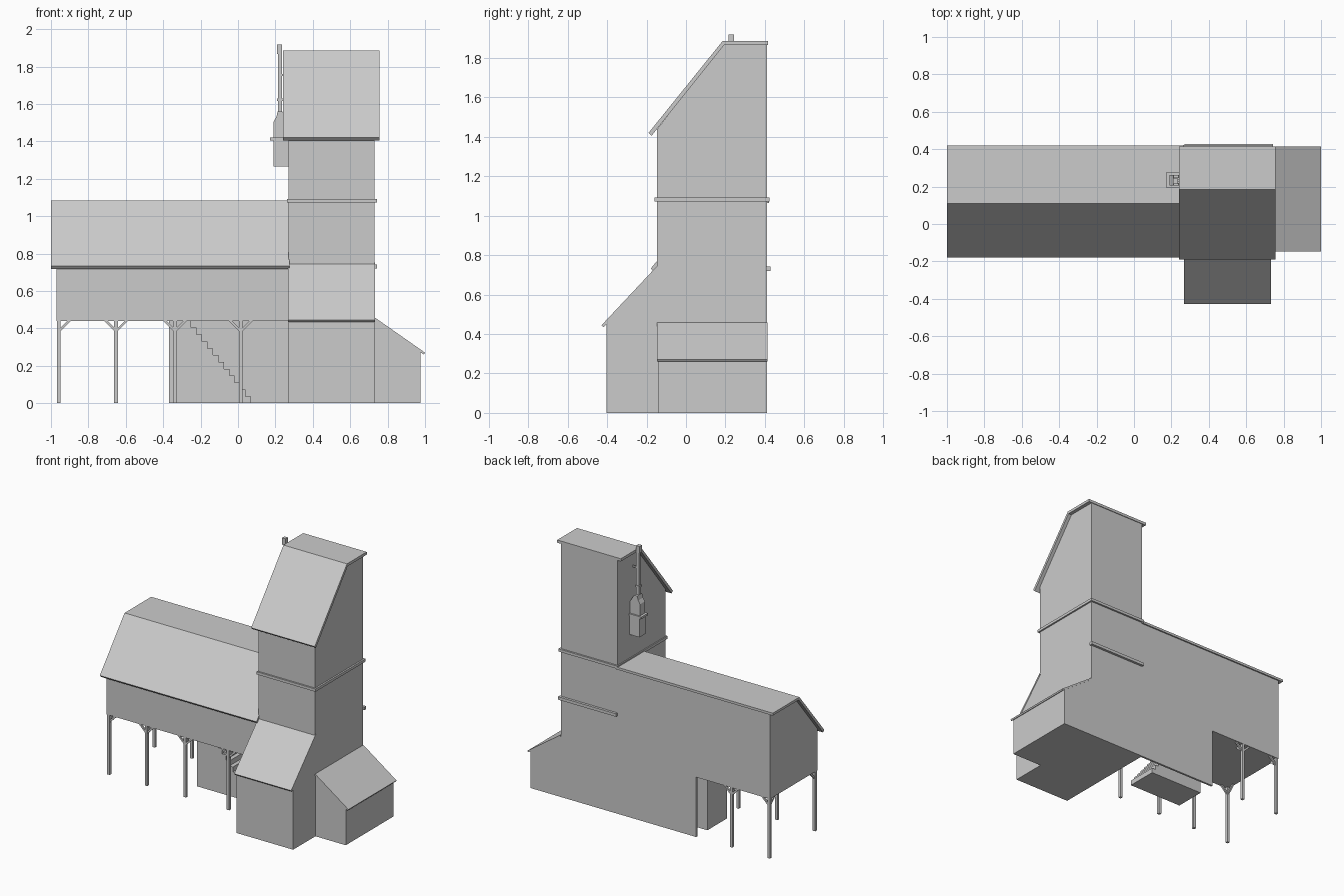
import bpy, bmesh
from mathutils import Vector

if "Cube" in bpy.data.objects:
    bpy.data.objects.remove(bpy.data.objects["Cube"])


def prism(name, profile, axis, a, b):
    """Extrude a 2D profile: axis 'x' uses (y, z) points, axis 'y' uses (x, z)."""
    bm = bmesh.new()
    place = (lambda p, t: (t, p[0], p[1])) if axis == 'x' else (lambda p, t: (p[0], t, p[1]))
    face = bm.faces.new([bm.verts.new(place(p, a)) for p in profile])
    out = bmesh.ops.extrude_face_region(bm, geom=[face])
    move = Vector((b - a, 0, 0) if axis == 'x' else (0, b - a, 0))
    bmesh.ops.translate(bm, vec=move, verts=[g for g in out['geom'] if isinstance(g, bmesh.types.BMVert)])
    bmesh.ops.recalc_face_normals(bm, faces=bm.faces)
    return finish(name, bm)


def finish(name, bm):
    mesh = bpy.data.meshes.new(name)
    bm.to_mesh(mesh)
    bm.free()
    ob = bpy.data.objects.new(name, mesh)
    bpy.context.collection.objects.link(ob)
    return ob


def box(name, x0, x1, y0, y1, z0, z1):
    return prism(name, [(x0, z0), (x1, z0), (x1, z1), (x0, z1)], 'y', y0, y1)


def beam(name, start, end, width):
    """Square timber between two points."""
    start, end = Vector(start), Vector(end)
    d = end - start
    bm = bmesh.new()
    bmesh.ops.create_cube(bm, size=1)
    bmesh.ops.scale(bm, vec=(width, width, d.length), verts=bm.verts)
    ob = finish(name, bm)
    ob.location = (start + end) / 2
    ob.rotation_euler = d.to_track_quat('Z', 'Y').to_euler()
    return ob


# Tower and its bent roof
prism("tower", [(-.148, 0), (.41, 0), (.41, 1.867), (.19, 1.867), (-.148, 1.437)], 'x', .27, .73)
prism("tower_roof", [(-.19, 1.42), (.185, 1.885), (.415, 1.885), (.415, 1.865),
                     (.193, 1.865), (-.175, 1.405)], 'x', .24, .757)
box("tower_band", .262, .742, -.16, .423, 1.072, 1.092)
box("rear_band", .27, .742, .405, .428, .72, .742)

# Front lean-to
prism("front_annex", [(-.402, 0), (-.14, 0), (-.14, .74), (-.402, .457)], 'x', .27, .73)
prism("front_annex_roof", [(-.428, .445), (-.14, .752), (-.14, .735), (-.418, .434)], 'x', .268, .732)

# Right lean-to
prism("side_annex", [(.72, 0), (.977, 0), (.977, .275), (.72, .455)], 'y', -.143, .41)
prism("side_annex_roof", [(.73, .459), (1, .27), (.993, .26), (.73, .445)], 'y', -.146, .414)

# Raised storage wing with roof
prism("wing", [(-.14, .44), (.41, .44), (.41, 1.07), (.115, 1.07), (-.14, .75)], 'x', -.97, .28)
prism("wing_roof", [(-.178, .733), (.11, 1.083), (.42, 1.083), (.42, 1.065),
                    (.118, 1.065), (-.165, .718)], 'x', -1, .275)

# Wall closing the rear underneath the wing
box("rear_wall", -.37, .28, .395, .41, 0, .45)

# Solid stair rising to the left
steps = 12
run, rise = .35 / steps, .44 / steps
profile = [(-.37, 0), (.07, 0)]
for i in range(steps):
    x = .07 - i * run
    profile += [(x, (i + 1) * rise), (x - run, (i + 1) * rise)]
profile += [(-.37, .44)]
prism("stairs", profile, 'y', .05, .28)

# Posts with diagonal braces
posts = [(x, -.128) for x in (-.958, -.652, -.337, .015)] + [(x, .398) for x in (-.958, -.652)]
for x, y in posts:
    box("post", x - .01, x + .01, y - .01, y + .01, 0, .445)
    inward = 1 if y < 0 else -1
    for dx, dy in ((1, 0), (-1, 0), (0, inward)):
        if x + dx * .06 > -.97:
            beam("post_brace", (x, y, .385), (x + dx * .06, y + dy * .06, .445), .013)

# Dust collector and flue hung on the left wall of the tower
box("collector_box", .19, .275, .2, .27, 1.265, 1.41)
box("collector_plate", .172, .275, .195, .275, 1.405, 1.42)
prism("collector_hood", [(.19, 1.42), (.275, 1.42), (.275, 1.5), (.238, 1.56), (.212, 1.56),
                         (.205, 1.53), (.19, 1.505)], 'y', .207, .263)
box("flue", .213, .235, .222, .244, 1.55, 1.88)
box("flue_collar", .208, .24, .217, .249, 1.615, 1.628)
box("flue_bracket", .225, .275, .228, .238, 1.75, 1.76)
box("flue_cap", .208, .236, .215, .243, 1.868, 1.918)
